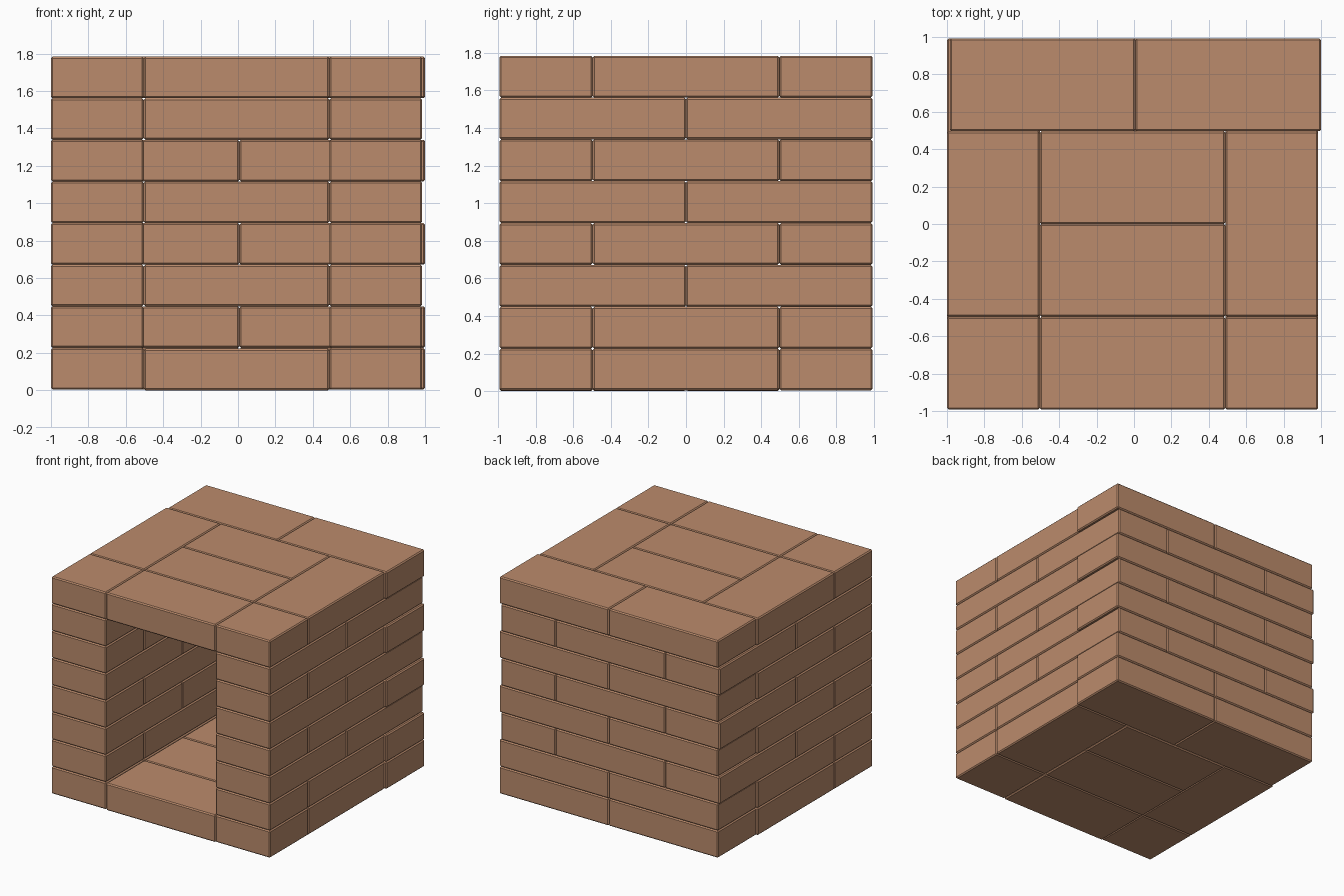
import bpy, bmesh

if "Cube" in bpy.data.objects:
    bpy.data.objects.remove(bpy.data.objects["Cube"])

L, W, H = 0.9925, 0.49625, 0.2225   # long brick length, width, course height
X0, Y0 = -1.0, -0.9925              # left and front edge of the stack
BACK_SHIFT = 0.015                  # back stretchers sit slightly to the right
BEVEL = 0.009

mat = bpy.data.materials.new("brick_clay")
mat.diffuse_color = (0.5, 0.26, 0.15, 1)
mat.use_nodes = True
mat.node_tree.nodes["Principled BSDF"].inputs["Base Color"].default_value = mat.diffuse_color


def brick(name, x, y, z, sx, sy):
    """Chamfered brick whose lower left front corner is at x, y, z."""
    bm = bmesh.new()
    bmesh.ops.create_cube(bm, size=1)
    for v in bm.verts:
        v.co = (v.co.x * sx, v.co.y * sy, v.co.z * H)
    bmesh.ops.bevel(bm, geom=bm.edges[:], offset=BEVEL, segments=1,
                    profile=0.5, affect='EDGES')
    mesh = bpy.data.meshes.new(name)
    bm.to_mesh(mesh)
    bm.free()
    mesh.materials.append(mat)
    ob = bpy.data.objects.new(name, mesh)
    ob.location = (x + sx / 2, y + sy / 2, z + H / 2)
    bpy.context.collection.objects.link(ob)


for row in range(8):
    z = 0.004 + row * H
    slab = row in (0, 7)
    sides = (("left", X0), ("right", X0 + W + L))
    if slab or row % 2:
        # Half brick in front, one long side brick, two long bricks across the back
        for side, x in sides:
            brick(f"{side}_front_half_brick_{row}", x, Y0, z, W, W)
            brick(f"{side}_wall_brick_{row}", x, Y0 + W, z, W, L)
        for i in range(2):
            brick(f"back_wall_brick_{row}_{i}", X0 + BACK_SHIFT + i * L,
                  Y0 + W + L, z, L, W)
    else:
        # Two long bricks per side, one long brick between them at the back
        for side, x in sides:
            for i in range(2):
                brick(f"{side}_wall_brick_{row}_{i}", x, Y0 + i * L, z, W, L)
        brick(f"back_wall_brick_{row}", X0 + W, Y0 + W + L, z, L, W)
    # Floor and roof filling
    if slab:
        part = "roof" if row else "floor"
        for i in range(3):
            brick(f"{part}_brick_{i}", X0 + W, Y0 + i * W,
                  z if row else 0, L, W)
